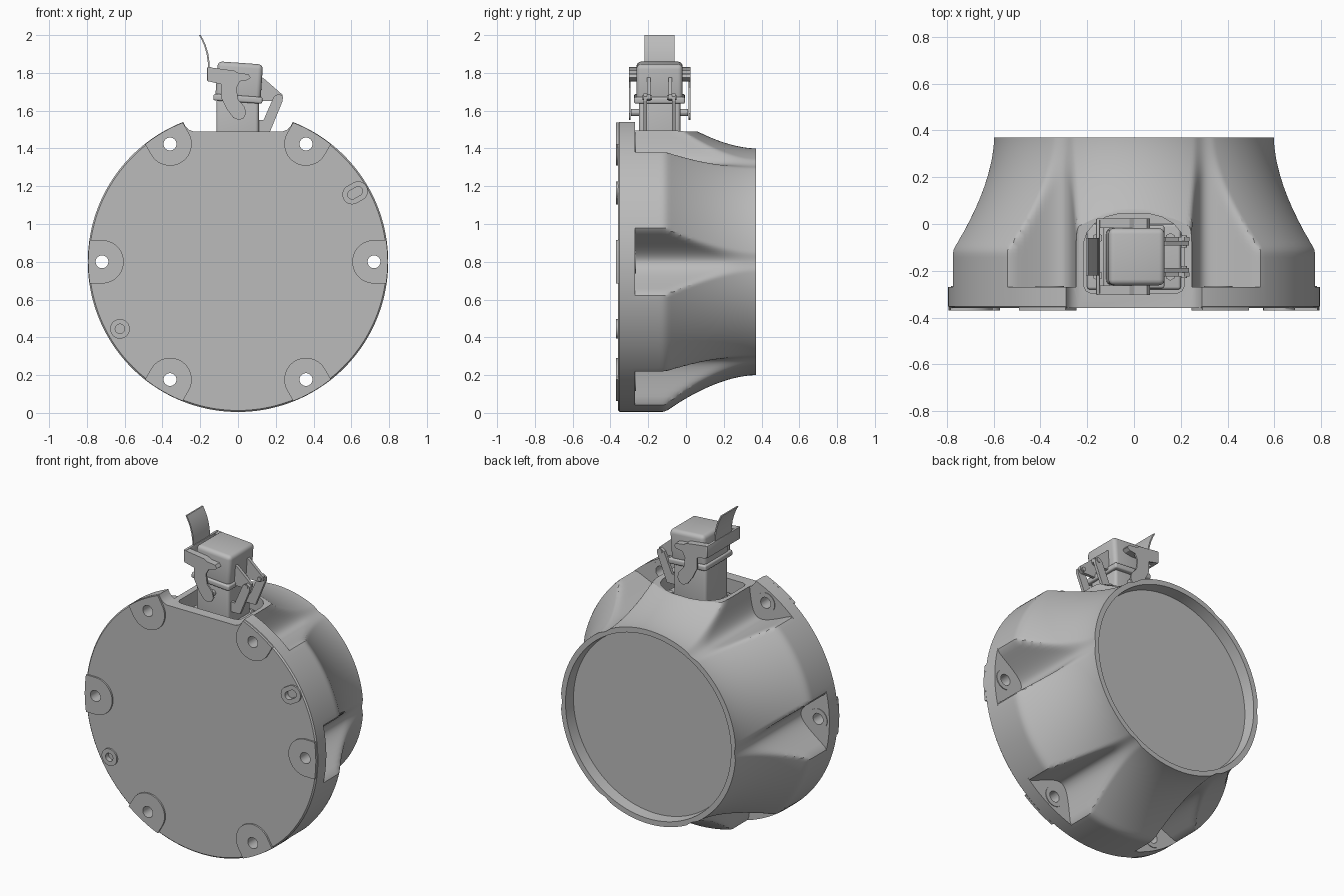
import bpy, bmesh, math
from mathutils import Matrix, Vector

if "Cube" in bpy.data.objects:
    bpy.data.objects.remove(bpy.data.objects["Cube"])

grey = bpy.data.materials.new("cast_grey")
grey.use_nodes = True
grey.diffuse_color = (0.5, 0.5, 0.5, 1)
grey.node_tree.nodes["Principled BSDF"].inputs["Base Color"].default_value = (0.5, 0.5, 0.5, 1)

CZ, R = 0.8, 0.795          # housing axis height and radius
BOLT_R = 0.72               # bolt circle
SIXTHS = [i * math.pi / 3 for i in range(6)]


def finish(name, bm):
    bmesh.ops.recalc_face_normals(bm, faces=bm.faces)
    me = bpy.data.meshes.new(name)
    bm.to_mesh(me)
    bm.free()
    me.materials.append(grey)
    ob = bpy.data.objects.new(name, me)
    bpy.context.scene.collection.objects.link(ob)
    return ob


def activate(ob):
    bpy.ops.object.select_all(action='DESELECT')
    ob.select_set(True)
    bpy.context.view_layer.objects.active = ob


def smooth(ob, angle=32):
    activate(ob)
    bpy.ops.object.shade_smooth_by_angle(angle=math.radians(angle))


def bevel(ob, width, segments=3):
    activate(ob)
    mod = ob.modifiers.new("bevel", 'BEVEL')
    mod.width, mod.segments = width, segments
    mod.limit_method = 'ANGLE'
    bpy.ops.object.modifier_apply(modifier=mod.name)


def cut(ob, cutter):
    activate(ob)
    mod = ob.modifiers.new("cut", 'BOOLEAN')
    mod.operation, mod.object, mod.solver = 'DIFFERENCE', cutter, 'EXACT'
    bpy.ops.object.modifier_apply(modifier=mod.name)


def extrude(bm, pts, a, b, axis='y'):
    """Closed prism: outline in xz swept along y, or in xy swept along z."""
    place = (lambda p, d: (p[0], d, p[1])) if axis == 'y' else (lambda p, d: (p[0], p[1], d))
    lo, hi = ([bm.verts.new(place(p, d)) for p in pts] for d in (a, b))
    bm.faces.new(lo)
    bm.faces.new(hi[::-1])
    for i in range(len(pts)):
        j = (i + 1) % len(pts)
        bm.faces.new((lo[i], hi[i], hi[j], lo[j]))


def prism(name, pts, spans, axis='y'):
    bm = bmesh.new()
    for a, b in spans:
        extrude(bm, pts, a, b, axis)
    return finish(name, bm)


def stadium(cx, cz, r, half=0.0, ang=0.0, n=32):
    """Circle, or slot outline when half is above zero."""
    pts = []
    for i in range(n):
        a = 2 * math.pi * (i + 0.5) / n
        x, z = r * math.cos(a) + math.copysign(half, math.cos(a)), r * math.sin(a)
        pts.append((cx + x * math.cos(ang) - z * math.sin(ang),
                    cz + x * math.sin(ang) + z * math.cos(ang)))
    return pts


def box(name, x, y, z, r=0.0, seg=4):
    ob = prism(name, [(x[0], y[0]), (x[1], y[0]), (x[1], y[1]), (x[0], y[1])], [z], 'z')
    if r:
        bevel(ob, r, seg)
    return ob


def smin(a, b, k):
    h = max(k - abs(a - b), 0) / k
    return min(a, b) - h * h * k / 4


def body_radius(ang, y):
    """Flared shell with six bolt channels running into it."""
    shell = smin(R, 0.6 + 0.195 * max((0.37 - y) / 0.48, 0) ** 1.75, 0.015)
    d = (ang + math.pi / 6) % (math.pi / 3) - math.pi / 6
    t = 0.74 * math.sin(d)
    return smin(shell, (0.6 + 7 * t * t) / math.cos(d), 0.03)


# Housing: flange, flared body and rear recess as one skin
N, STEPS = 360, 40
rows = [(-0.36, lambda a, y: 0.787), (-0.352, lambda a, y: R), (-0.27, lambda a, y: R)]
rows += [(-0.27 + 0.64 * i / STEPS, body_radius) for i in range(STEPS + 1)]
rows += [(0.37, lambda a, y: 0.568), (0.3, lambda a, y: 0.562)]
bm = bmesh.new()
rings = []
for y, fn in rows:
    ring = []
    for i in range(N):
        a = 2 * math.pi * i / N
        r = fn(a, y)
        ring.append(bm.verts.new((r * math.cos(a), y, CZ + r * math.sin(a))))
    rings.append(ring)
for p, q in zip(rings, rings[1:]):
    for i in range(N):
        j = (i + 1) % N
        bm.faces.new((p[i], p[j], q[j], q[i]))
bm.faces.new(rings[0])
bm.faces.new(rings[-1])
bmesh.ops.remove_doubles(bm, verts=bm.verts, dist=1e-5)
housing = finish("housing", bm)

# Cutters: flat top, connector well, bolt holes and dowel holes
flat = prism("flat_cutter", [(-0.235, 1.49), (0.235, 1.49), (0.262, 1.5), (0.28, 1.52),
                             (0.32, 1.6), (-0.32, 1.6), (-0.28, 1.52), (-0.262, 1.5)], [(-0.5, 0.3)])
half = [(0.06, 0.045), (0.12, 0.03), (0.17, 0.0), (0.2, -0.035), (0.215, -0.08),
        (0.215, -0.265), (0.205, -0.285), (0.185, -0.295)]
well = prism("well_cutter", half + [(-x, y) for x, y in half[::-1]], [(1.39, 1.7)], 'z')
bm = bmesh.new()
for a in SIXTHS:
    extrude(bm, stadium(BOLT_R * math.cos(a), CZ + BOLT_R * math.sin(a), 0.034), -0.5, -0.2)
SLOT, DOWEL = (0.62, 1.165), (-0.625, 0.445)
extrude(bm, stadium(*SLOT, 0.024, 0.018, math.radians(30)), -0.5, -0.34)
extrude(bm, stadium(*DOWEL, 0.025), -0.5, -0.34)
holes = finish("hole_cutter", bm)

# Raised pads around the bolts and the two dowel holes
bm = bmesh.new()
W = 0.115
for a in SIXTHS:
    pts = [(BOLT_R + W * math.cos(b), W * math.sin(b))
           for b in (math.pi * (0.5 + i / 20) for i in range(21))]
    lim = math.asin(W / 0.793)
    pts += [(0.793 * math.cos(b), 0.793 * math.sin(b)) for b in (lim * (i / 4 - 1) for i in range(9))]
    c, s = math.cos(a), math.sin(a)
    extrude(bm, [(x * c - z * s, CZ + x * s + z * c) for x, z in pts], -0.37, -0.355)
extrude(bm, stadium(*SLOT, 0.052, 0.018, math.radians(30)), -0.37, -0.355)
extrude(bm, stadium(*DOWEL, 0.052), -0.37, -0.355)
pads = finish("flange_pads", bm)

# Washer seats on the rear of the flange
bm = bmesh.new()
for a in SIXTHS:
    extrude(bm, stadium(BOLT_R * math.cos(a), CZ + BOLT_R * math.sin(a), 0.062), -0.275, -0.266)
seats = finish("bolt_seats", bm)

for ob, cutters in ((housing, (flat, well, holes)), (pads, (holes,)), (seats, (holes,))):
    for c in cutters:
        cut(ob, c)
    smooth(ob)
for c in (flat, well, holes):
    bpy.data.objects.remove(c)

# Connector base in the well, with its screws
CY = -0.14
smooth(box("connector_base", (-0.2, 0.2), (-0.28, 0.0), (1.38, 1.415), 0.012))
bm = bmesh.new()
for x in (-0.155, 0.155):
    for y in (CY - 0.08, CY + 0.08):
        extrude(bm, stadium(x, y, 0.022, n=6), 1.41, 1.435, 'z')
finish("base_screws", bm)

# Connector lower housing, seam collar and hood
smooth(box("connector_lower", (-0.115, 0.11), (CY - 0.11, CY + 0.11), (1.4, 1.66), 0.018))
collar = box("seam_collar", (-0.13, 0.13), (CY - 0.135, CY + 0.135), (1.645, 1.68), 0.01)
hood = box("connector_hood", (-0.12, 0.12), (CY - 0.122, CY + 0.122), (1.66, 1.853), 0.025)
tilt = Matrix.Rotation(math.radians(4), 4, 'Y')
pivot = Matrix.Translation(Vector((0.005, 0, 1.67)))
for ob in (collar, hood):
    ob.data.transform(pivot @ tilt @ pivot.inverted())
    smooth(ob)

# Locking lever: hooked side plates, ears, cross band and curved handle
hook = [(-0.155, 1.83), (-0.02, 1.812), (0.0, 1.8), (0.055, 1.793), (0.068, 1.775), (0.05, 1.762),
        (0.01, 1.755), (-0.008, 1.72), (0.0, 1.66), (0.035, 1.62), (0.043, 1.585), (0.03, 1.56),
        (0.005, 1.55), (-0.025, 1.562), (-0.06, 1.61), (-0.09, 1.67), (-0.09, 1.74), (-0.155, 1.755)]
prism("lever_hooks", hook, [(-0.303, -0.293), (0.013, 0.023)])
ear = [p for p in hook if p[1] > 1.75]
prism("lever_ears", ear, [(-0.302, -0.262), (-0.018, 0.022)])
smooth(box("lever_band", (-0.163, -0.145), (-0.303, 0.023), (1.755, 1.832), 0.006, 2))
front = [(-0.15, 1.78), (-0.15, 1.85), (-0.157, 1.9), (-0.17, 1.945), (-0.185, 1.978), (-0.197, 2.0)]
handle = prism("lever_handle", front + [(x - 0.009, z) for x, z in front[::-1]], [(-0.22, -0.06)])
smooth(handle)
prism("lever_pivots", stadium(0.005, 1.59, 0.018, n=16), [(-0.29, -0.24), (-0.04, 0.01)])

# Hinge at the other side: lower posts, upper arms and pin
post = [(0.1, 1.49), (0.17, 1.49), (0.236, 1.65), (0.238, 1.675), (0.215, 1.69), (0.19, 1.675), (0.135, 1.55), (0.1, 1.55)]
prism("hinge_posts", post, [(-0.225, -0.207), (-0.073, -0.055)])
arm = [(0.1, 1.785), (0.135, 1.772), (0.235, 1.685), (0.235, 1.662), (0.215, 1.65), (0.1, 1.65)]
prism("hinge_arms", arm, [(-0.207, -0.188), (-0.092, -0.073)])
smooth(prism("hinge_pin", stadium(0.214, 1.67, 0.013, n=16), [(-0.23, -0.18), (-0.1, -0.05)]))
